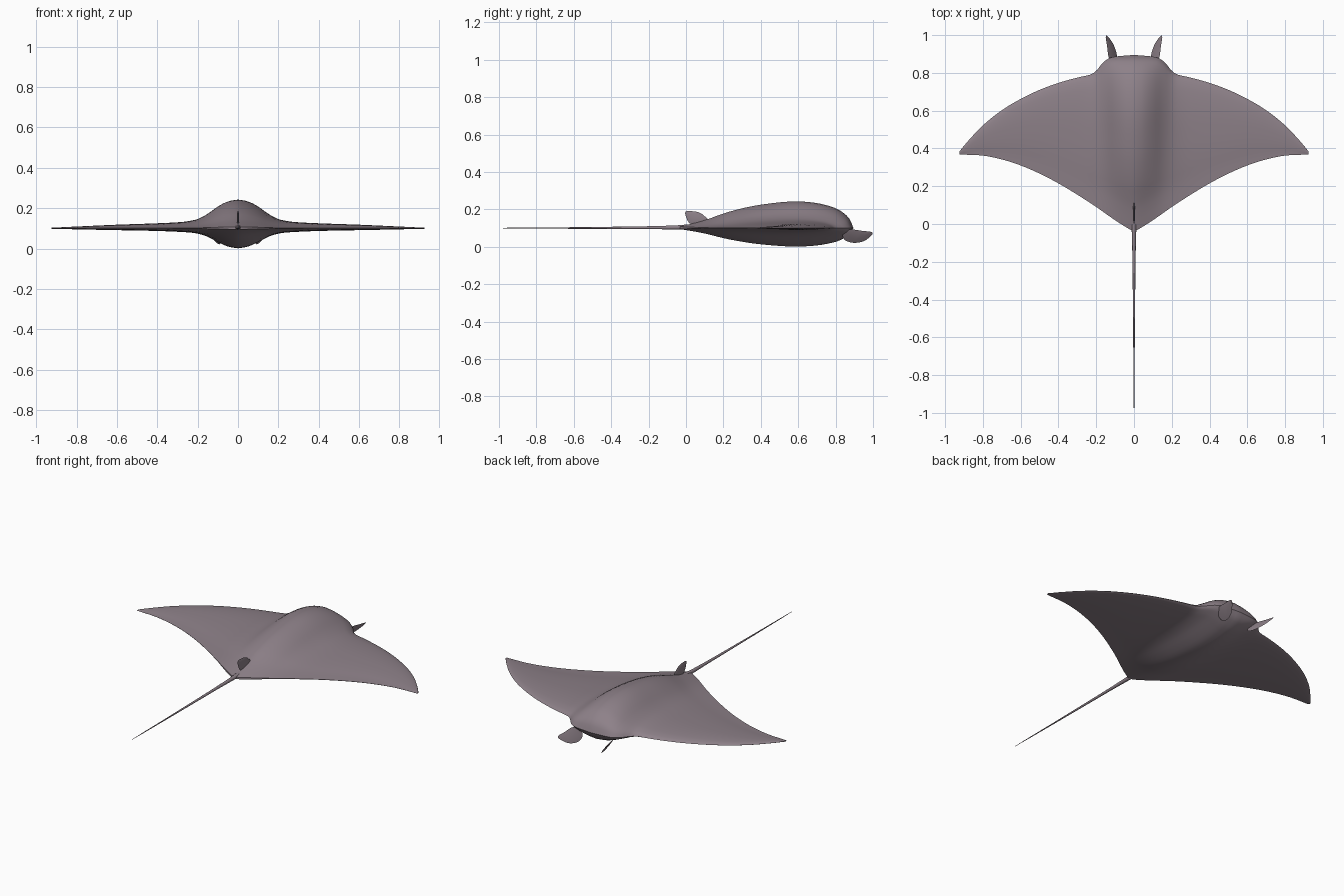
import bpy
import math
from mathutils import Vector

cube = bpy.data.objects.get("Cube")
if cube:
    bpy.data.objects.remove(cube, do_unlink=True)

MID = 0.10          # height of the wing plane
SPAN = 0.925        # half wing span

skin = bpy.data.materials.new("mauve grey skin")
skin.use_nodes = True
colour = (0.27, 0.22, 0.25, 1)
skin.diffuse_color = colour
bsdf = skin.node_tree.nodes["Principled BSDF"]
bsdf.inputs["Base Color"].default_value = colour
bsdf.inputs["Roughness"].default_value = 0.7


def smooth_curve(points):
    """Return a smooth function through the given (position, value) points."""
    last = len(points) - 1

    def slope(i):
        a, b = points[max(i - 1, 0)], points[min(i + 1, last)]
        return (b[1] - a[1]) / (b[0] - a[0])

    def value(x):
        i = 0
        while i < last - 1 and x > points[i + 1][0]:
            i += 1
        (x0, v0), (x1, v1) = points[i], points[i + 1]
        d = x1 - x0
        s = min(max((x - x0) / d, 0), 1)
        r = 1 - s
        return (v0 * (1 + 2 * s) * r * r + slope(i) * d * s * r * r
                + v1 * s * s * (3 - 2 * s) - slope(i + 1) * d * s * s * r)
    return value


def make_object(name, verts, faces, angle=40):
    mesh = bpy.data.meshes.new(name)
    mesh.from_pydata(verts, [], faces)
    mesh.materials.append(skin)
    obj = bpy.data.objects.new(name, mesh)
    bpy.context.collection.objects.link(obj)
    bpy.ops.object.select_all(action='DESELECT')
    obj.select_set(True)
    bpy.context.view_layer.objects.active = obj
    bpy.ops.object.mode_set(mode='EDIT')
    bpy.ops.mesh.select_all(action='SELECT')
    bpy.ops.mesh.normals_make_consistent(inside=False)
    bpy.ops.object.mode_set(mode='OBJECT')
    bpy.ops.object.shade_smooth_by_angle(angle=math.radians(angle))
    return obj


def loft(name, rings):
    """Skin a row of equal closed rings and cap both ends."""
    n = len(rings[0])
    verts = [p for ring in rings for p in ring]
    faces = [(k * n + j, k * n + (j + 1) % n, (k + 1) * n + (j + 1) % n, (k + 1) * n + j)
             for k in range(len(rings) - 1) for j in range(n)]
    faces += [tuple(range(n)), tuple(range(len(verts) - n, len(verts)))]
    return make_object(name, verts, faces)


# Body and wings: one lofted section per span station
leading = smooth_curve([(0, .895), (.1, .886), (.14, .874), (.17, .848), (.2, .81), (.225, .793),
                        (.3, .775), (.4, .747), (.5, .71), (.6, .662), (.7, .602), (.8, .522),
                        (.88, .438), (SPAN, .383)])
trailing = smooth_curve([(0, -.036), (.02, -.03), (.1, .02), (.2, .09), (.3, .155), (.4, .215),
                         (.5, .267), (.6, .31), (.7, .342), (.8, .362), (SPAN, .368)])
crown = smooth_curve([(0, .142), (.05, .133), (.1, .108), (.15, .072), (.2, .046), (.25, .035),
                      (.3, .03), (.4, .025), (.6, .018), (.8, .009), (SPAN, .003)])
belly = smooth_curve([(0, .099), (.05, .09), (.1, .068), (.15, .042), (.2, .026), (.25, .02),
                      (.3, .017), (.4, .013), (.6, .009), (.8, .005), (SPAN, .002)])
section = smooth_curve([(0, .05), (.145, .29), (.25, .54), (.36, .74), (.47, .88), (.65, 1),
                        (.79, .94), (.9, .74), (.95, .53), (.98, .32), (1, 0)])

STATIONS, CHORD = 48, 28
rings = []
for k in range(-STATIONS, STATIONS + 1):
    x = SPAN * k / STATIONS
    a = abs(x)
    back, front = trailing(a), leading(a)
    ts = [math.sin(math.pi / 2 * j / CHORD) for j in range(CHORD + 1)]
    top = [(x, back + (front - back) * t, MID + crown(a) * section(t)) for t in ts]
    low = [(x, back + (front - back) * t, MID - belly(a) * section(t)) for t in ts[:-1]]
    rings.append(top + low[::-1])
loft("body_and_wings", rings)

# Whip tail: tapering round rod
SIDES = 10
tail = []
for y, z, r in [(.06, .108, .015), (0, .105, .014), (-.06, .103, .011), (-.2, .102, .008),
                (-.36, .101, .0065), (-.65, .1, .004), (-.88, .1, .0025), (-1, .1, .001)]:
    tail.append([(r * math.cos(2 * math.pi * i / SIDES), y, z + r * math.sin(2 * math.pi * i / SIDES))
                 for i in range(SIDES)])
loft("tail", tail)


def fin(name, outline, x_at, thickness):
    """Thin plate with a sharp rim, following x_at(y, z) sideways."""
    steps = 4
    n = len(outline)
    rim = []
    for i in range(n):
        p0, p1, p2, p3 = (Vector(outline[(i + d) % n]) for d in (-1, 0, 1, 2))
        for s in (j / steps for j in range(steps)):
            rim.append(p1 + ((p2 - p0) * s + (2 * p0 - 5 * p1 + 4 * p2 - p3) * s * s
                             + (3 * p1 - p0 - 3 * p2 + p3) * s ** 3) / 2)
    centre = sum(rim, Vector((0, 0))) / len(rim)
    m = len(rim)
    verts = [(x_at(p.x, p.y), p.x, p.y) for p in rim]
    faces = []
    for side in (-1, 1):
        start = len(verts)
        for p in rim:
            q = centre + (p - centre) * 0.6
            verts.append((x_at(q.x, q.y) + side * thickness / 2, q.x, q.y))
        faces += [(i, (i + 1) % m, start + (i + 1) % m, start + i) for i in range(m)]
        faces.append(tuple(range(start, start + m)))
    make_object(name, verts, faces)


# Small back fin at the tail root
fin("dorsal_fin", [(.12, .135), (.1, .163), (.07, .183), (.03, .19), (-.002, .187),
                   (0, .16), (.02, .125), (.06, .11)], lambda y, z: 0, .009)

# Pair of head fins, leaning outward
head_outline = [(.84, .075), (.88, .092), (.94, .085), (.998, .076), (.975, .045),
                (.935, .025), (.885, .022), (.845, .04)]
for name, s in (("left_head_fin", 1), ("right_head_fin", -1)):
    fin(name, head_outline,
        lambda y, z, s=s: s * (.09 + .65 * (z - .025) + .22 * (y - .88)), .006)
